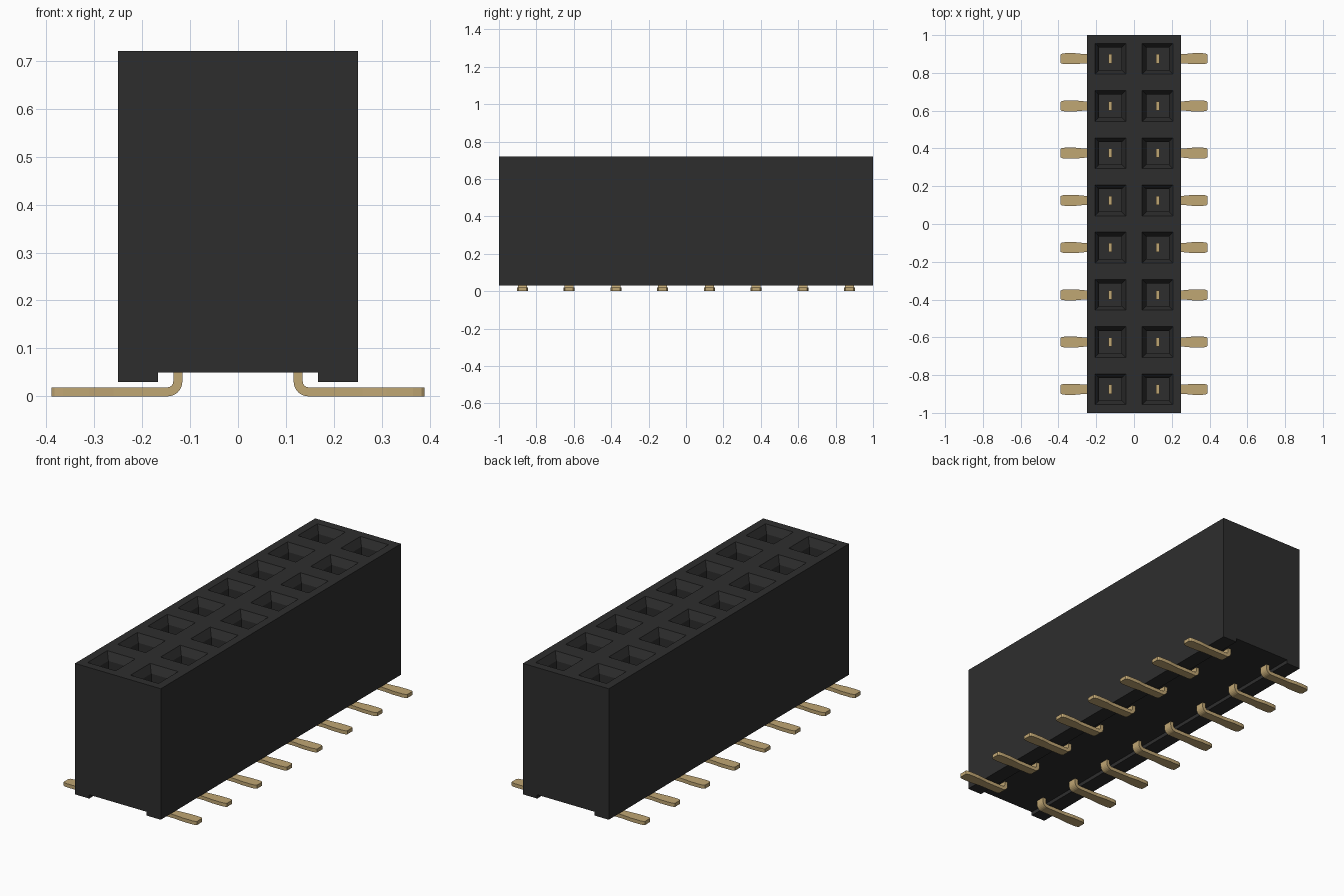
import bpy, bmesh, math

cube = bpy.data.objects.get("Cube")
if cube:
    bpy.data.objects.remove(cube, do_unlink=True)

PITCH = 0.25
ROWS = 8


def material(name, rgb, rough):
    m = bpy.data.materials.new(name)
    m.use_nodes = True
    m.diffuse_color = (*rgb, 1)
    bsdf = m.node_tree.nodes["Principled BSDF"]
    bsdf.inputs["Base Color"].default_value = (*rgb, 1)
    bsdf.inputs["Roughness"].default_value = rough
    return m


black = material("black plastic", (0.027, 0.027, 0.027), 0.6)
gold = material("gold metal", (0.53, 0.385, 0.175), 0.5)


def loft(bm, sections):
    """Skin matching rings of points; returns the quads of each span."""
    rings = [[bm.verts.new(p) for p in s] for s in sections]
    spans = []
    for a, b in zip(rings, rings[1:]):
        n = len(a)
        spans.append([bm.faces.new((a[i], a[(i + 1) % n], b[(i + 1) % n], b[i]))
                      for i in range(n)])
    bm.faces.new(rings[0][::-1])
    bm.faces.new(rings[-1])
    bmesh.ops.recalc_face_normals(bm, faces=bm.faces)
    return spans


def finish(bm, name, mat):
    me = bpy.data.meshes.new(name)
    bm.to_mesh(me)
    bm.free()
    me.materials.append(mat)
    return me


def add(name, me):
    ob = bpy.data.objects.new(name, me)
    bpy.context.collection.objects.link(ob)
    return ob


# Housing: a block with a channel underneath, divided into one top cell per socket
profile = [(-.25, .03), (-.167, .03), (-.167, .05), (.167, .05), (.167, .03),
           (.25, .03), (.25, .72), (0, .72), (-.25, .72)]
bm = bmesh.new()
spans = loft(bm, [[(x, -1 + PITCH * i, z) for x, z in profile]
                  for i in range(ROWS + 1)])
cells = [f for span in spans for f in span[6:8]]

# Sockets: flat rim, sloping funnel, then a straight square hole
bmesh.ops.inset_individual(bm, faces=cells, thickness=0.0615)
bmesh.ops.inset_individual(bm, faces=cells, thickness=0.031, depth=-0.04)
bmesh.ops.inset_individual(bm, faces=cells, thickness=0.0, depth=-0.40)
add("housing", finish(bm, "housing", black))

# Pin: a flat strip running down from the socket, round a bend, out to a foot
T = 0.019                      # strip thickness
STEM, FOOT = 0.024, 0.029      # half widths
INNER, R = 0.116, 0.031        # stem inner face, outer bend radius


def section(a, b, w):
    """Rectangle across the strip between two (x, z) points."""
    return [(a[0], -w, a[1]), (a[0], w, a[1]), (b[0], w, b[1]), (b[0], -w, b[1])]


sections = [section((INNER, 0.58), (INNER + T, 0.58), STEM)]
cx, cz = INNER + R, R
for i in range(7):
    t = math.pi * (1 + i / 12)
    c, s = math.cos(t), math.sin(t)
    sections.append(section((cx + R * c, cz + R * s),
                            (cx + (R - T) * c, cz + (R - T) * s), STEM))
for x, w in ((0.26, STEM), (0.31, FOOT), (0.365, FOOT), (0.383, 0.026), (0.389, 0.021)):
    sections.append(section((x, 0), (x, T), w))
bm = bmesh.new()
loft(bm, sections)
pin_mesh = finish(bm, "pin", gold)

for side, turn in (("left", 0), ("right", math.pi)):
    for i in range(ROWS):
        pin = add(f"{side}_pin_{i + 1}", pin_mesh)
        pin.location.y = -1 + PITCH * (i + 0.5)
        pin.rotation_euler.z = turn
